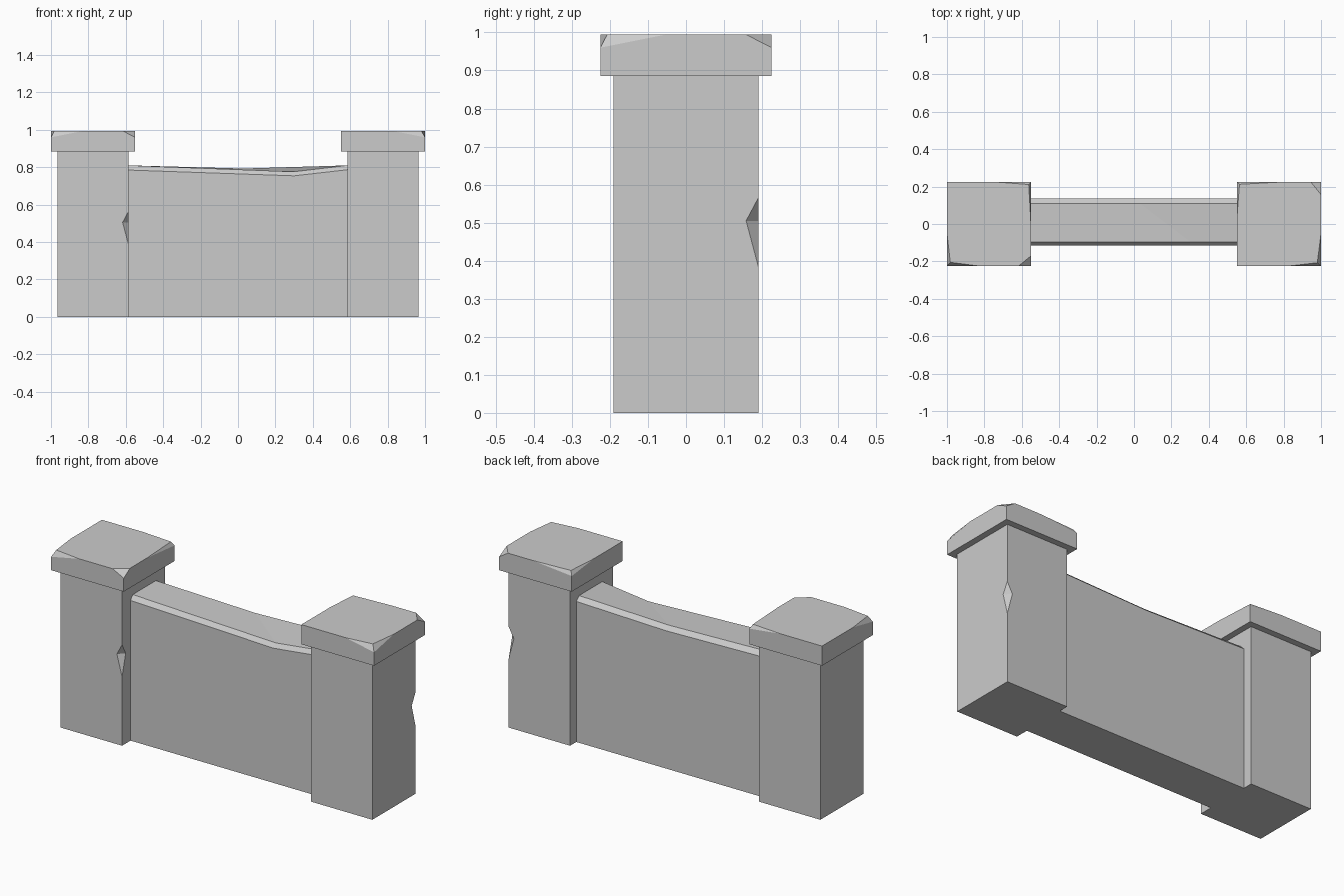
import bpy, bmesh
from math import pi

if "Cube" in bpy.data.objects:
    bpy.data.objects.remove(bpy.data.objects["Cube"])


def make_object(name, bm, x=0, turn=0):
    bmesh.ops.recalc_face_normals(bm, faces=bm.faces)
    mesh = bpy.data.meshes.new(name)
    bm.to_mesh(mesh)
    bm.free()
    ob = bpy.data.objects.new(name, mesh)
    ob.location.x = x
    ob.rotation_euler.z = turn
    bpy.context.collection.objects.link(ob)
    return ob


def faces_mesh(points, faces):
    bm = bmesh.new()
    v = [bm.verts.new(p) for p in points]
    for f in faces:
        bm.faces.new([v[i] for i in f])
    return bm


# Square post with one chipped corner edge
def post(name, x, turn):
    h, top = 0.19, 0.885
    pts = [(sx * h, sy * h, z) for z in (0, top)
           for sx, sy in ((-1, -1), (1, -1), (1, 1), (-1, 1))]
    pts += [(h, -h, 0.565), (h - 0.032, -h, 0.505),
            (h, -h + 0.032, 0.505), (h, -h, 0.385)]
    faces = [(0, 1, 2, 3), (4, 5, 6, 7), (2, 3, 7, 6), (3, 0, 4, 7),
             (0, 1, 11, 9, 8, 5, 4), (1, 2, 6, 5, 8, 10, 11),
             (8, 9, 10), (11, 10, 9)]
    make_object(name, faces_mesh(pts, faces), x, turn)


# Cap slab: convex hull of a square base and a top with worn corners
def cap(name, x, turn):
    c, z0, z1 = 0.225, 0.885, 0.995
    pts = [(sx * c, sy * c, z0) for sx in (-1, 1) for sy in (-1, 1)]
    pts += [(-c, c, z1)]
    # long sliver, front left
    pts += [(-c, -c, 0.96), (-0.207, -0.205, z1), (-0.05, -c, z1), (-c, -0.05, z1)]
    # small chip, front right
    pts += [(c, -c, 0.96), (0.157, -c, z1), (c, -0.17, z1)]
    # long sliver, back right
    pts += [(c, c, 0.972), (0.212, 0.211, z1), (0.03, c, z1), (c, -0.02, z1)]
    bm = bmesh.new()
    for p in pts:
        bm.verts.new(p)
    bmesh.ops.convex_hull(bm, input=bm.verts)
    bmesh.ops.dissolve_limit(bm, angle_limit=0.01, verts=bm.verts, edges=bm.edges)
    make_object(name, bm, x, turn)


for side, x, turn in (("left", -0.775, 0), ("right", 0.775, pi / 2)):
    post(side + "_post", x, turn)
    cap(side + "_cap", x, turn)

# Wall panel: sagging top with chamfered, worn edges
w = 0.588
outline = []
for y_low, y_top, kink, z_kink in ((-0.115, -0.095, 0.3, 0.776), (0.135, 0.11, 0.03, 0.793)):
    outline += [(-w, y_low, 0), (w, y_low, 0),
                (w, y_low, 0.787), (kink, y_low, z_kink - 0.022), (-w, y_low, 0.785),
                (w, y_top, 0.81), (kink, y_top, z_kink), (-w, y_top, 0.81)]
wall_faces = []
for k in (0, 8):
    wall_faces += [[i + k for i in f] for f in ((0, 1, 2, 3, 4), (2, 3, 6, 5), (3, 4, 7, 6))]
wall_faces += [(5, 6, 14, 13), (6, 7, 15, 14), (0, 1, 9, 8),
               (1, 2, 5, 13, 10, 9), (0, 4, 7, 15, 12, 8)]
make_object("wall_panel", faces_mesh(outline, wall_faces))
